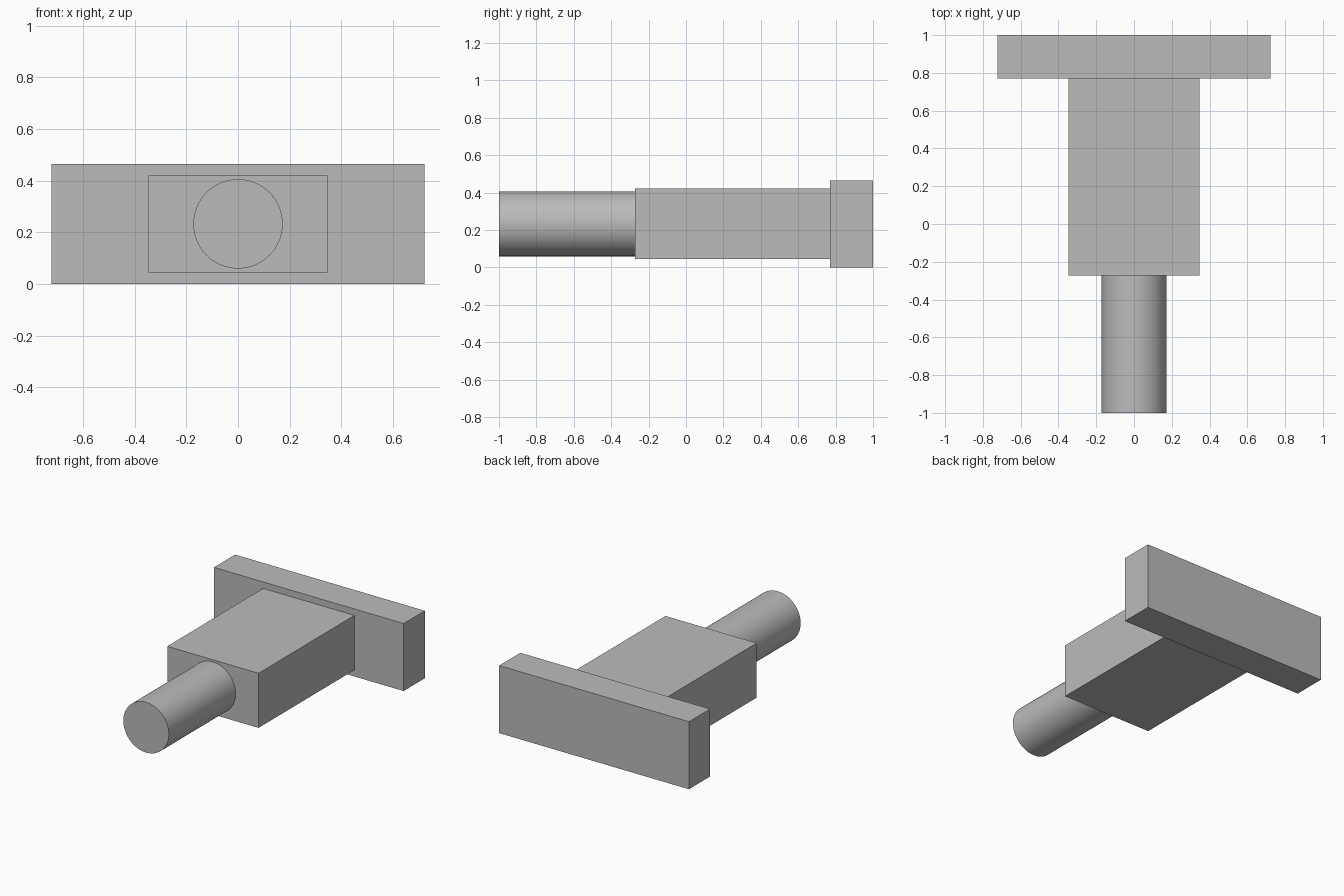
import bpy
import math

cube = bpy.data.objects.get("Cube")
if cube:
    bpy.data.objects.remove(cube, do_unlink=True)

AXIS_Z = 0.2325  # height of the shared centre line

grey = bpy.data.materials.new("plain_grey")
grey.use_nodes = True
colour = (0.5, 0.5, 0.5, 1)
grey.diffuse_color = colour
grey.node_tree.nodes["Principled BSDF"].inputs["Base Color"].default_value = colour


def finish(name):
    ob = bpy.context.object
    ob.name = ob.data.name = name
    ob.data.materials.append(grey)
    bpy.ops.object.transform_apply(location=False, rotation=True, scale=True)
    return ob


def block(name, width, y0, y1, height):
    bpy.ops.mesh.primitive_cube_add(size=1, location=(0, (y0 + y1) / 2, AXIS_Z))
    bpy.context.object.scale = (width, y1 - y0, height)
    return finish(name)


# Wide plate at the back and the rectangular body in front of it
block("end_plate", 1.445, 0.77, 1.0, 0.465)
block("body_block", 0.695, -0.273, 0.77, 0.376)

# Round shaft pointing forward
bpy.ops.mesh.primitive_cylinder_add(
    vertices=96, radius=0.173, depth=0.727,
    location=(0, -0.6365, AXIS_Z), rotation=(math.pi / 2, 0, 0))
finish("round_shaft")
bpy.ops.object.shade_smooth_by_angle(angle=math.radians(30))
